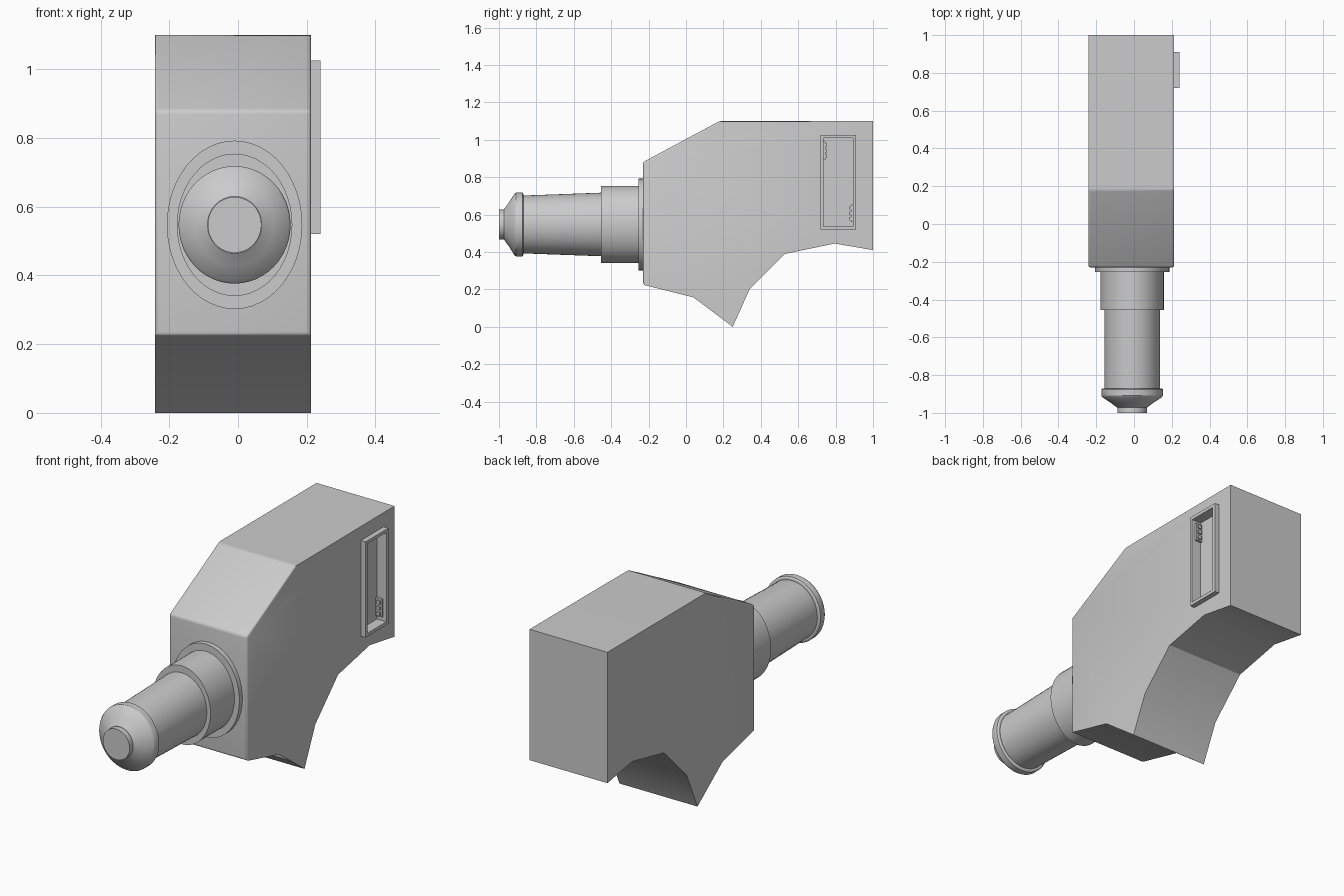
import bpy, bmesh, math

if "Cube" in bpy.data.objects:
    bpy.data.objects.remove(bpy.data.objects["Cube"])

CX, CZ = -0.01, 0.547      # barrel axis
XL, XR = -0.242, 0.213     # body sides


def finish(bm, name):
    bmesh.ops.recalc_face_normals(bm, faces=bm.faces[:])
    me = bpy.data.meshes.new(name)
    bm.to_mesh(me)
    bm.free()
    ob = bpy.data.objects.new(name, me)
    bpy.context.collection.objects.link(ob)
    return ob


def smooth(ob, angle=30):
    bpy.ops.object.select_all(action='DESELECT')
    ob.select_set(True)
    bpy.context.view_layer.objects.active = ob
    bpy.ops.object.shade_smooth_by_angle(angle=math.radians(angle))


def box(name, x, y, z):
    bm = bmesh.new()
    bmesh.ops.create_cube(bm, size=1)
    for v in bm.verts:
        v.co = [a + (b - a) * (c + 0.5) for (a, b), c in zip((x, y, z), v.co)]
    return finish(bm, name)


def turned(name, stations, n=48):
    """Elliptical sections (y, x radius, z radius) lofted along y."""
    bm = bmesh.new()
    rings = []
    for y, rx, rz in stations:
        rings.append([bm.verts.new((CX + rx * math.cos(2 * math.pi * i / n), y,
                                    CZ + rz * math.sin(2 * math.pi * i / n))) for i in range(n)])
    for a, b in zip(rings, rings[1:]):
        for i in range(n):
            j = (i + 1) % n
            bm.faces.new((a[i], a[j], b[j], b[i]))
    bm.faces.new(rings[0])
    bm.faces.new(rings[-1])
    ob = finish(bm, name)
    smooth(ob)
    return ob


# Main body: side profile (y, z) extruded across x
profile = [(-0.23, 0.225), (-0.23, 0.88), (0.18, 1.10), (1.0, 1.10), (1.0, 0.41),
           (0.795, 0.445), (0.53, 0.39), (0.34, 0.20), (0.25, 0.0), (0.04, 0.157)]
bm = bmesh.new()
base = bm.faces.new([bm.verts.new((XL, y, z)) for y, z in profile])
ext = bmesh.ops.extrude_face_region(bm, geom=[base], use_keep_orig=True)
for v in ext['geom']:
    if isinstance(v, bmesh.types.BMVert):
        v.co.x = XR
bmesh.ops.recalc_face_normals(bm, faces=bm.faces[:])
# soften only the front and top edges, the back and underside stay crisp
soft = [e for e in bm.edges if all(v.co.z > 0.2 and v.co.y < 0.3 for v in e.verts)]
bmesh.ops.bevel(bm, geom=soft, offset=0.012, segments=3, profile=0.5, affect='EDGES')
body = finish(bm, "body")

# Recess for the side hatch
cutter = box("hatch_cutter", (0.185, 0.3), (0.735, 0.893), (0.537, 1.008))
cutter.hide_render = True
cutter.hide_viewport = True
cut = body.modifiers.new("hatch_recess", 'BOOLEAN')
cut.operation = 'DIFFERENCE'
cut.solver = 'EXACT'
cut.object = cutter
smooth(body, 32)

# Hatch frame: rectangular ring
outer = [(0.72, 0.52), (0.91, 0.52), (0.91, 1.025), (0.72, 1.025)]
inner = [(0.735, 0.537), (0.893, 0.537), (0.893, 1.008), (0.735, 1.008)]
bm = bmesh.new()
loops = [[bm.verts.new((x, y, z)) for y, z in pts]
         for x, pts in ((XR - 0.004, outer), (0.24, outer), (0.24, inner), (XR - 0.004, inner))]
for k in range(4):
    a, b = loops[k], loops[(k + 1) % 4]
    for i in range(4):
        j = (i + 1) % 4
        bm.faces.new((a[i], a[j], b[j], b[i]))
finish(bm, "hatch_frame")

# Small latches inside the hatch: a plate with three knuckles
for label, wall, side, z0 in (("upper", 0.735, 1, 0.895), ("lower", 0.893, -1, 0.56)):
    def span(d0, d1):
        return tuple(sorted((wall + side * d0, wall + side * d1)))
    box(label + "_latch_plate", (0.185, 0.222), span(-0.002, 0.012), (z0, z0 + 0.095))
    for i in range(3):
        z = z0 + 0.008 + i * 0.03
        box(f"{label}_latch_knuckle_{i + 1}", (0.195, 0.215), span(0.012, 0.02), (z, z + 0.018))

# Barrel parts, from the body outwards
turned("mount_flange", [(-0.225, 0.197, 0.245), (-0.255, 0.197, 0.245)])
turned("barrel_collar", [(-0.25, 0.168, 0.207), (-0.455, 0.168, 0.207)])
turned("barrel", [(-0.45, 0.147, 0.17), (-0.885, 0.147, 0.154)])
turned("nose_cap", [(-0.87, 0.155, 0.163), (-0.875, 0.163, 0.171), (-0.908, 0.163, 0.171),
                    (-0.917, 0.158, 0.165), (-0.945, 0.115, 0.12), (-0.972, 0.079, 0.083)])
turned("nose_tip", [(-0.965, 0.078, 0.081), (-1.0, 0.078, 0.081)])
